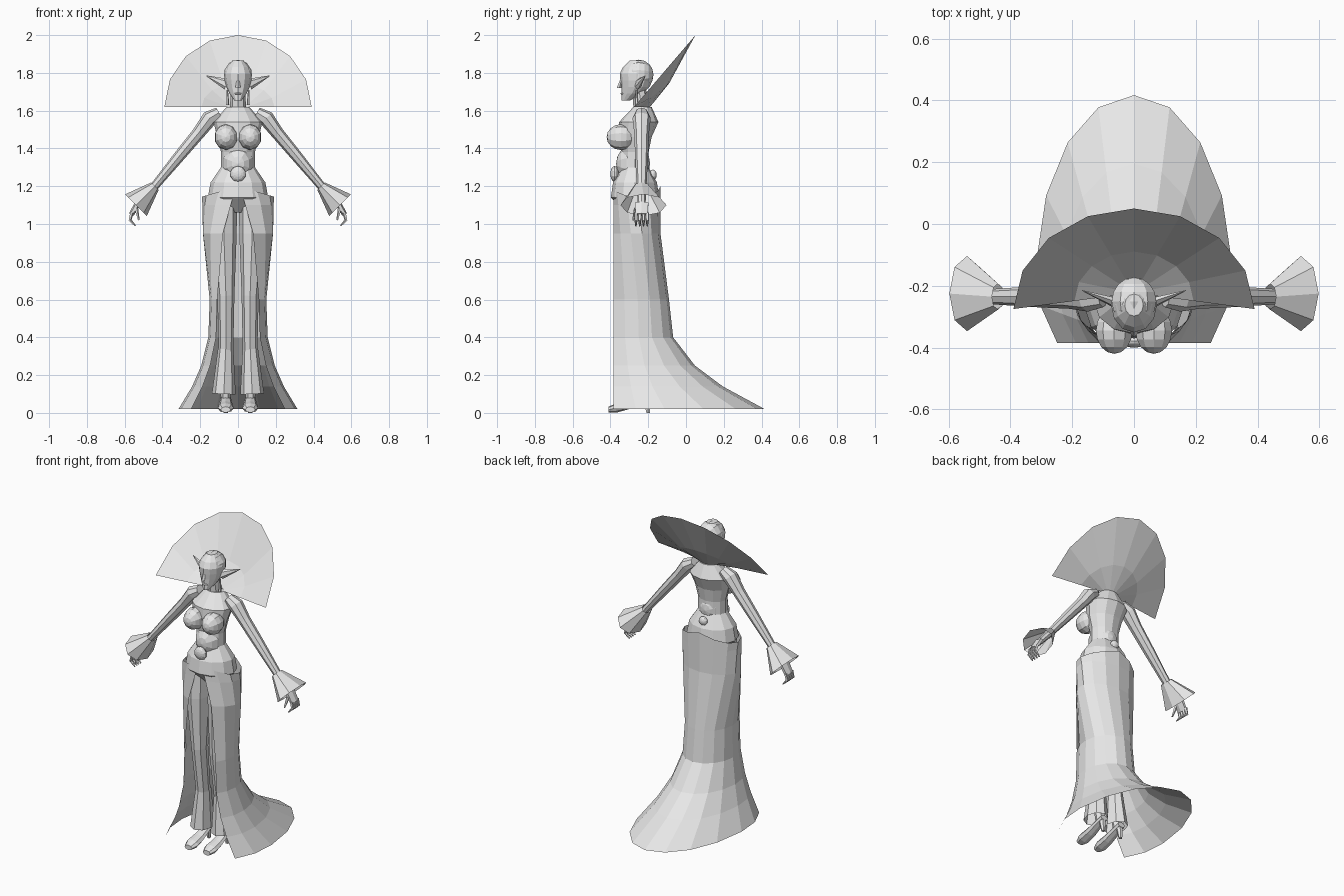
import bpy, bmesh, math
from mathutils import Vector, Matrix

cube = bpy.data.objects.get("Cube")
if cube:
    bpy.data.objects.remove(cube)

shade = 0.8
grey = bpy.data.materials.new("light_grey")
grey.use_nodes = True
grey.diffuse_color = (shade, shade, shade, 1)
grey.node_tree.nodes["Principled BSDF"].inputs["Base Color"].default_value = grey.diffuse_color

forward_axis = Vector((0, 1, 0))
upward_axis = Vector((0, 0, 1))


def finish(name, bm, mirror, closed=True):
    """Turn a bmesh into a grey object, mirrored left to right if wanted."""
    if closed:
        bmesh.ops.recalc_face_normals(bm, faces=bm.faces)
    mesh = bpy.data.meshes.new(name)
    bm.to_mesh(mesh)
    bm.free()
    mesh.materials.append(grey)
    obj = bpy.data.objects.new(name, mesh)
    bpy.context.collection.objects.link(obj)
    if mirror:
        obj.modifiers.new("Mirror", 'MIRROR')


def limb(name, path, widths, depth=1.0, sides=8, axis=forward_axis, mirror=True, caps=True):
    """Loft oval rings along a path; depth is the oval's size along the axis over its width."""
    bm = bmesh.new()
    points = [Vector(point) for point in path]
    last = len(points) - 1
    loops = []
    for i, (centre, width) in enumerate(zip(points, widths)):
        heading = points[min(i + 1, last)] - points[max(i - 1, 0)]
        across = axis.cross(heading).normalized() * width
        along = axis * width * depth
        angles = [math.tau * k / sides for k in range(sides)]
        loops.append([bm.verts.new(centre + across * math.cos(a) + along * math.sin(a)) for a in angles])
    for lower, upper in zip(loops, loops[1:]):
        for k in range(sides):
            following = (k + 1) % sides
            bm.faces.new((lower[k], lower[following], upper[following], upper[k]))
    if caps:
        bm.faces.new(loops[0])
        bm.faces.new(loops[-1])
    finish(name, bm, mirror)


def sheet(name, rows):
    """Mirrored cloth from rows of points, ordered from top to bottom."""
    bm = bmesh.new()
    grid = [[bm.verts.new(point) for point in row] for row in rows]
    for upper, lower in zip(grid, grid[1:]):
        for k in range(len(upper) - 1):
            bm.faces.new((lower[k], lower[k + 1], upper[k + 1], upper[k]))
    finish(name, bm, mirror=True, closed=False)


def ball(name, centre, size, mirror=False):
    """Faceted ellipsoid with its poles facing front and back."""
    bm = bmesh.new()
    bmesh.ops.create_uvsphere(bm, u_segments=10, v_segments=8, radius=1)
    bm.transform(Matrix.Rotation(math.pi / 2, 4, 'X'))
    bm.transform(Matrix.Translation(centre) @ Matrix.Diagonal((*size, 1)))
    finish(name, bm, mirror)


def clamp(value):
    return max(0, min(1, value))


# Torso, leaning back above the chest, and neck
torso_widths = (.06, .16, .145, .09, .09, .11, .13, .06)
torso_heights = [1.06 + .08 * k for k in range(len(torso_widths))]
torso_path = [(0, -.27 + .04 * clamp((z - 1.46) / .16), z) for z in torso_heights]
limb("torso", torso_path, torso_widths, depth=.8, sides=12, mirror=False)
ball("waist", (0, -.28, 1.32), (.085, .09, .1))
ball("bust", (.064, -.345, 1.46), (.062, .075, .068), mirror=True)
limb("neck", [(0, -.23, 1.58), (0, -.25, 1.72)], (.045, .037), mirror=False)

# Head, with the chin pushed forward
head_widths = (.02, .045, .062, .071, .074, .06, .03)
head_path = [(0, -.262 - .055 * clamp(1 - k / 3) ** 2, 1.655 + .035 * k)
             for k in range(len(head_widths))]
limb("head", head_path, head_widths, depth=1.2, sides=12, mirror=False)
ball("hair_cap", (0, -.25, 1.79), (.076, .078, .08))
limb("nose", [(0, -.34, 1.77), (0, -.353, 1.72)], (.006, .014), sides=4, mirror=False)
ball("lips", (0, -.335, 1.69), (.02, .012, .006))
limb("ear", [(.06, -.255, 1.74), (.168, -.215, 1.785)], (.03, .002), depth=.6, sides=6)
limb("earring", [(.057, -.262, 1.71), (.055, -.262, 1.63)], (.004, .009), sides=5)

# Arms, flared cuffs and hands
arm_y = -.235
arm_path = [(x, arm_y, z) for x, z in
            ((.1, 1.59), (.15, 1.56), (.21, 1.48), (.31, 1.36), (.45, 1.19), (.53, 1.1))]
limb("arm", arm_path, (.03, .042, .034, .03, .022, .018), depth=1.15)
limb("cuff", [(.44, arm_y, 1.2), (.54, -.225, 1.1)], (.028, .081), depth=1.5, caps=False)
limb("palm", [(.53, arm_y, 1.11), (.565, arm_y, 1.05)], (.016, .014), depth=2.6, sides=6)
for i, finger in enumerate(("index", "middle", "ring", "little")):
    y = arm_y - .03 + .02 * i
    curl = [(.562, y, 1.06), (.572, y, 1.02), (.543, y, .99)]
    limb(finger + "_finger", curl, (.01, .009, .004), sides=5)
limb("thumb", [(.54, -.265, 1.085), (.525, -.28, 1.02)], (.011, .005), sides=5)

# Legs with flared trouser hems
leg_path = [(.075, -.275, 1.15), (.075, -.285, .95), (.064, -.295, .62), (.064, -.255, .28)]
limb("leg", leg_path, (.07, .068, .045, .038), depth=1.25)
limb("trouser_hem", [(.065, -.257, .34), (.075, -.255, .1)], (.041, .063), depth=1.3, caps=False)
limb("ankle", [(.065, -.255, .28), (.065, -.225, .07)], (.03, .026), depth=1.2, sides=6)

# High heeled shoes
shoe_path = [(.065, -.19, .085), (.065, -.31, .04), (.065, -.37, .026), (.065, -.41, .017)]
limb("shoe", shoe_path, (.026, .038, .042, .026), depth=.6, axis=upward_axis)
limb("heel", [(.065, -.21, .085), (.065, -.2, 0)], (.022, .011), sides=6)

# Open fronted gown: full at the hips, narrow at the knees, flaring to a train
gown_rows = []
for z in (1.2, 1.1, .95, .6, .4, .25, .14, .02):
    flare = clamp(1 - 2 * z) ** 2
    hips = clamp((z - .6) / .3)
    half_width = .15 + .04 * hips + .18 * flare
    opening = .11 * clamp((1.24 - z) / .4) + .15 * flare
    front = -.385
    middle = -.26 + .11 * flare
    back = -.09 - .045 * hips + .55 * flare
    start = math.asin(opening / half_width)
    row = []
    columns = 6
    for k in range(columns + 1):
        angle = start + (math.pi - start) * k / columns
        s, c = math.sin(angle), math.cos(angle)
        reach = (front - middle) / math.cos(start) if c > 0 else middle - back
        dip = .055 * s if z == 1.2 else 0
        row.append(Vector((half_width * s, middle + reach * c, z - dip)))
    gown_rows.append(row)
sheet("gown", gown_rows)

# Belt discs front and back
ball("front_buckle", (0, -.378, 1.265), (.042, .022, .042))
ball("back_buckle", (0, -.175, 1.26), (.028, .02, .028))

# Fan shaped collar, an elliptical rim rising behind the head
rim, middle_ring, root = [], [], []
steps = 4
for k in range(steps + 1):
    s, c = math.sin(math.pi / 2 * k / steps), math.cos(math.pi / 2 * k / steps)
    outer = Vector((.39 * s, -.275 + .325 * c, 1.62 + .38 * c))
    inner = Vector((.05 * s, -.23 + .04 * c, 1.62))
    rim.append(outer)
    middle_ring.append(inner.lerp(outer, .42) - upward_axis * .035 * c)
    root.append(inner)
sheet("collar", [rim, middle_ring, root])
